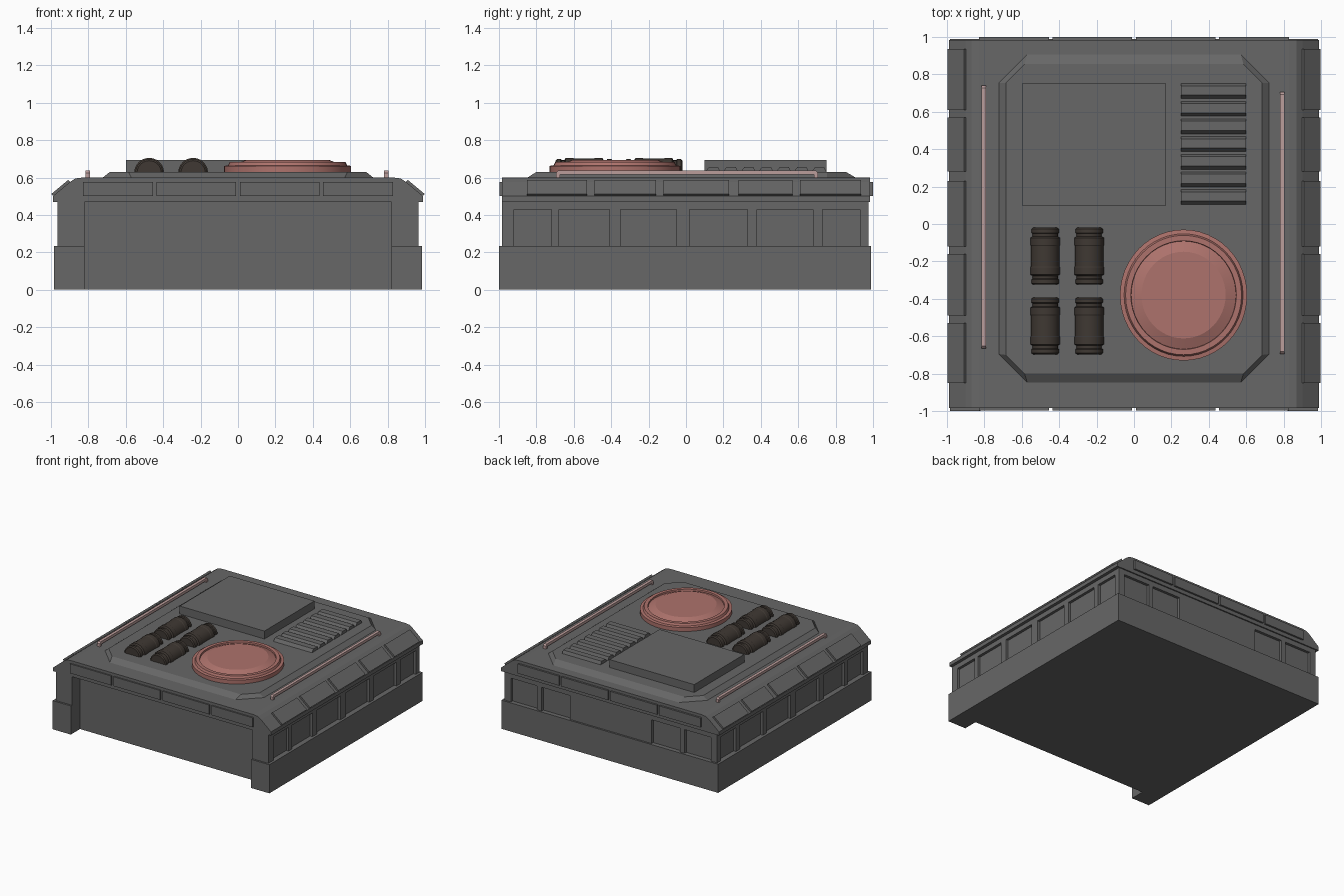
import bpy, bmesh, math
from mathutils import Matrix

if "Cube" in bpy.data.objects:
    bpy.data.objects.remove(bpy.data.objects["Cube"])


def material(name, rgb):
    m = bpy.data.materials.new(name)
    m.diffuse_color = (*rgb, 1)
    m.use_nodes = True
    m.node_tree.nodes["Principled BSDF"].inputs["Base Color"].default_value = m.diffuse_color
    return m


GREY = material("dark_grey", (0.135, 0.135, 0.135))
RED = material("dull_red", (0.42, 0.17, 0.15))
PINK = material("pale_rose", (0.50, 0.34, 0.33))
DARK = material("dark_brown", (0.05, 0.04, 0.033))


def finish(name, bm, mat):
    bmesh.ops.recalc_face_normals(bm, faces=bm.faces)
    me = bpy.data.meshes.new(name)
    bm.to_mesh(me)
    bm.free()
    ob = bpy.data.objects.new(name, me)
    bpy.context.collection.objects.link(ob)
    me.materials.append(mat)
    return ob


def prism(name, pts, axis, a, b, top=None, mat=GREY):
    """Extrude a 2D profile along an axis; 'top' gives a different end profile."""
    place = {"x": lambda p, t: (t, p[0], p[1]),
             "y": lambda p, t: (p[0], t, p[1]),
             "z": lambda p, t: (p[0], p[1], t)}[axis]
    bm = bmesh.new()
    lo = [bm.verts.new(place(p, a)) for p in pts]
    hi = [bm.verts.new(place(p, b)) for p in (top or pts)]
    bm.faces.new(lo)
    bm.faces.new(hi)
    n = len(pts)
    for i in range(n):
        j = (i + 1) % n
        bm.faces.new((lo[i], lo[j], hi[j], hi[i]))
    return finish(name, bm, mat)


def box(name, x, y, z):
    return prism(name, [(x[0], y[0]), (x[1], y[0]), (x[1], y[1]), (x[0], y[1])], "z", *z)


def lathe(name, profile, steps, matrix, mat):
    bm = bmesh.new()
    vs = [bm.verts.new((r, 0, z)) for r, z in profile]
    es = [bm.edges.new(p) for p in zip(vs, vs[1:])]
    bmesh.ops.spin(bm, geom=vs + es, axis=(0, 0, 1), cent=(0, 0, 0),
                   steps=steps, angle=2 * math.pi)
    bmesh.ops.remove_doubles(bm, verts=bm.verts, dist=1e-4)
    bmesh.ops.transform(bm, matrix=matrix, verts=bm.verts)
    ob = finish(name, bm, mat)
    bpy.ops.object.select_all(action="DESELECT")
    ob.select_set(True)
    bpy.context.view_layer.objects.active = ob
    bpy.ops.object.shade_smooth_by_angle(angle=math.radians(20))
    return ob


def notched(w, back, front):
    half = [(w, back), (w, front), (0.82, front), (0.82, -0.88)]
    return half + [(-x, y) for x, y in reversed(half)]


def gaps(start, windows, end):
    """Solid stretches left between window openings."""
    edges = [start] + [v for w in windows for v in w] + [end]
    return list(zip(edges[::2], edges[1::2]))


# Plinth and wall core, both with the recessed front opening
prism("plinth", notched(0.985, 0.99, -1.0), "z", 0, 0.235)
prism("wall_core", notched(0.943, 0.953, -0.985), "z", 0.235, 0.48)

# Side wall posts and rails framing recessed windows
side_windows = [(-0.92, -0.72), (-0.68, -0.41), (-0.35, -0.05),
                (0.02, 0.33), (0.38, 0.68), (0.73, 0.93)]
for s, side in ((1, "right"), (-1, "left")):
    xs = sorted((s * 0.94, s * 0.965))
    for a, b in gaps(-0.985, side_windows, 0.975):
        box(side + "_wall_post", xs, (a, b), (0.235, 0.43))
    box(side + "_wall_rail", xs, (-0.985, 0.975), (0.43, 0.48))

# Back wall posts and rail
back_windows = [(-0.91, -0.67), (-0.63, -0.37), (0.37, 0.63), (0.67, 0.91)]
for a, b in gaps(-0.965, back_windows, 0.965):
    box("back_wall_post", (a, b), (0.95, 0.975), (0.235, 0.43))
box("back_wall_rail", (-0.965, 0.965), (0.95, 0.975), (0.43, 0.48))

# Roof slab with sloped sides
half = [(0.99, 0.47), (0.99, 0.5), (0.9, 0.575), (0.87, 0.595), (0.83, 0.6)]
prism("roof_slab", half + [(-x, z) for x, z in reversed(half)], "y", -0.985, 0.985)

# Raised panels on the sloped roof edges
slope = [(0.985, 0.5), (0.998, 0.512), (0.908, 0.587), (0.895, 0.575)]
for s in (1, -1):
    for a, b in [(-0.85, -0.53), (-0.49, -0.16), (-0.12, 0.23), (0.28, 0.57), (0.61, 0.935)]:
        prism("roof_edge_panel", [(s * x, z) for x, z in slope], "y", a, b)

# Thin panels on the front and back roof fascia
for y in ((-0.996, -0.98), (0.98, 1.0)):
    for a, b in [(-0.83, -0.455), (-0.435, -0.01), (0.01, 0.435), (0.455, 0.83)]:
        box("fascia_panel", (a, b), y, (0.5, 0.577))


# Raised octagonal deck with bevelled rim
def octagon(x, y0, y1, c):
    return [(-x, y0 + c), (-x + c, y0), (x - c, y0), (x, y0 + c),
            (x, y1 - c), (x - c, y1), (-x + c, y1), (-x, y1 - c)]


prism("roof_deck", octagon(0.725, -0.85, 0.91, 0.155), "z", 0.598, 0.63,
      octagon(0.685, -0.8, 0.855, 0.1))

# Flat equipment box
box("equipment_box", (-0.6, 0.17), (0.1, 0.75), (0.625, 0.695))

# Louvre slats
for i in range(7):
    y = 0.1 + i * 0.0945
    prism("louvre_slat", [(y, 0.625), (y + 0.022, 0.655), (y + 0.072, 0.655), (y + 0.086, 0.625)],
          "x", 0.25, 0.6)

# Large round hatch with a crowned lid
hatch = [(0, 0.693), (0.225, 0.693), (0.28, 0.67), (0.282, 0.682), (0.31, 0.682),
         (0.318, 0.665), (0.34, 0.662), (0.34, 0.625), (0, 0.625)]
lathe("round_hatch", hatch, 48, Matrix.Translation((0.265, -0.38, 0))
      @ Matrix.Diagonal((1, 1.03, 1, 1)), RED)

# Four ribbed tanks lying along y
tank_half = [(0, 0.152), (0.065, 0.152), (0.074, 0.145), (0.074, 0.125), (0.068, 0.12),
             (0.068, 0.105), (0.08, 0.098), (0.08, 0.06), (0.077, 0.055)]
tank = tank_half + [(r, -z) for r, z in reversed(tank_half)]
for x in (-0.475, -0.24):
    for y in (-0.172, -0.545):
        lathe("ribbed_tank", tank, 24, Matrix.Translation((x, y, 0.625))
              @ Matrix.Rotation(math.pi / 2, 4, "X"), DARK)

# Flat handrails with turned-down ends
for side, x, a, b in (("left", -0.803, -0.665, 0.74), ("right", 0.792, -0.695, 0.705)):
    outer = [(a, 0.59), (a, 0.625), (a + 0.012, 0.637), (b - 0.012, 0.637), (b, 0.625), (b, 0.59)]
    inner = [(b - 0.02, 0.59), (b - 0.02, 0.615), (a + 0.02, 0.615), (a + 0.02, 0.59)]
    prism(side + "_handrail", outer + inner, "x", x - 0.012, x + 0.012, mat=PINK)
